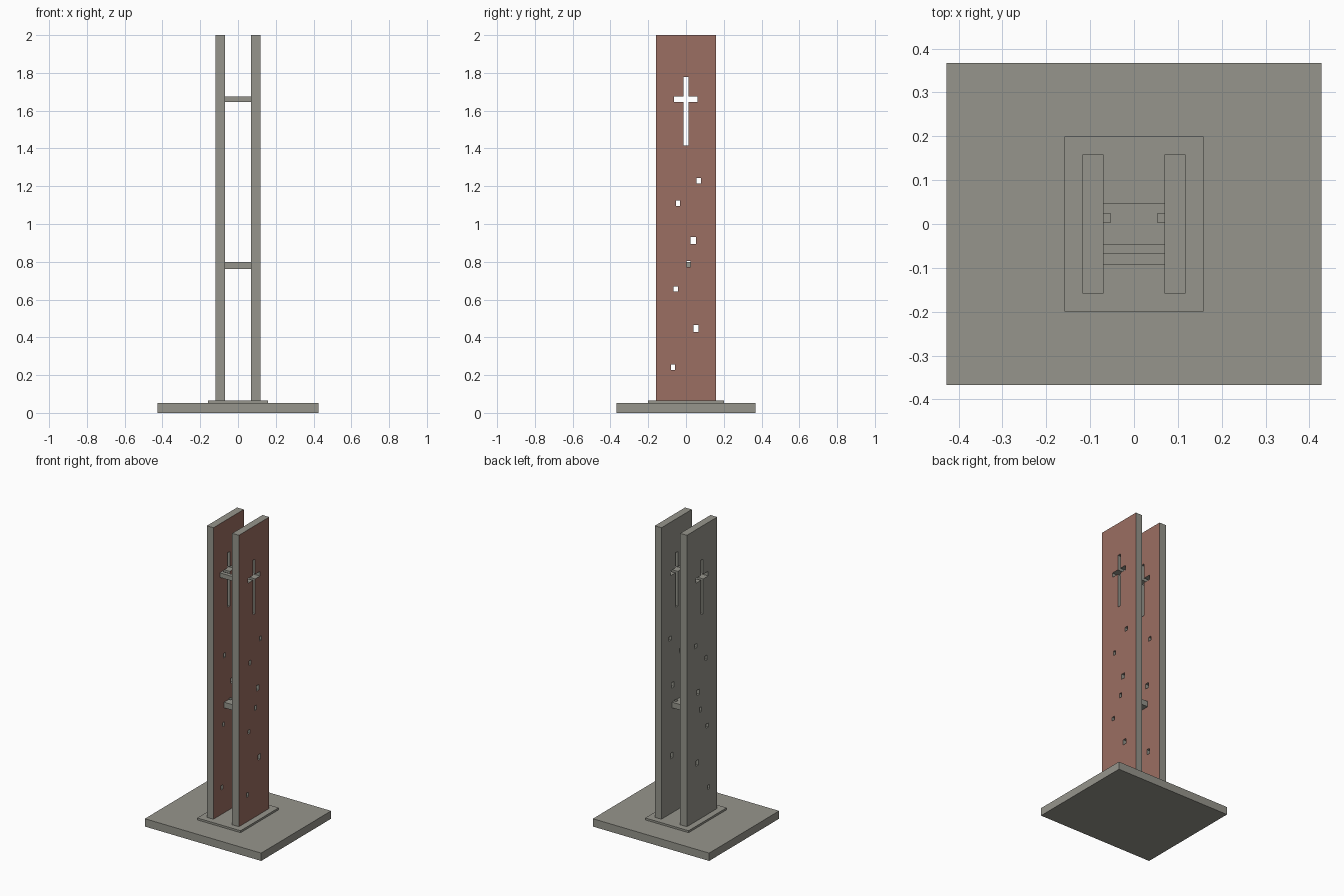
import bpy, bmesh

if "Cube" in bpy.data.objects:
    bpy.data.objects.remove(bpy.data.objects["Cube"])


def material(name, rgb):
    m = bpy.data.materials.new(name)
    m.diffuse_color = (*rgb, 1)
    m.use_nodes = True
    m.node_tree.nodes["Principled BSDF"].inputs["Base Color"].default_value = m.diffuse_color
    return m


GREY = material("concrete_grey", (0.305, 0.300, 0.262))
RED = material("brick_red", (0.328, 0.156, 0.122))


def prism(bm, outline, x0, x1):
    """Extrude a (y, z) outline along x."""
    face = bm.faces.new([bm.verts.new((x0, y, z)) for y, z in outline])
    new = bmesh.ops.extrude_face_region(bm, geom=[face])["geom"]
    verts = [v for v in new if isinstance(v, bmesh.types.BMVert)]
    bmesh.ops.translate(bm, verts=verts, vec=(x1 - x0, 0, 0))


def rect(y0, y1, z0, z1):
    return [(y0, z0), (y1, z0), (y1, z1), (y0, z1)]


def solid(name, parts):
    """Make one object from a list of (outline, x0, x1) prisms."""
    bm = bmesh.new()
    for part in parts:
        prism(bm, *part)
    bmesh.ops.recalc_face_normals(bm, faces=bm.faces)
    me = bpy.data.meshes.new(name)
    bm.to_mesh(me)
    bm.free()
    me.materials.append(GREY)
    ob = bpy.data.objects.new(name, me)
    bpy.context.collection.objects.link(ob)
    return ob


def cut(ob, cutter):
    """Subtract the cutter and bake the result."""
    mod = ob.modifiers.new("openings", 'BOOLEAN')
    mod.operation = 'DIFFERENCE'
    mod.solver = 'EXACT'
    mod.object = cutter
    dg = bpy.context.evaluated_depsgraph_get()
    me = bpy.data.meshes.new_from_object(ob.evaluated_get(dg))
    ob.modifiers.clear()
    ob.data = me
    bpy.data.objects.remove(cutter)


IN, OUT, HALF = 0.069, 0.118, 0.159

# Base slab and thin plinth
solid("base", [(rect(-0.367, 0.367, 0, 0.052), -0.427, 0.427)])
solid("plinth", [(rect(-0.2, 0.2, 0.052, 0.065), -0.159, 0.159)])

# Cross opening and scattered window openings: y, z, width, height
cross = [(-0.012, 1.415), (0.012, 1.415), (0.012, 1.645), (0.062, 1.645),
         (0.062, 1.676), (0.012, 1.676), (0.012, 1.777), (-0.012, 1.777),
         (-0.012, 1.676), (-0.064, 1.676), (-0.064, 1.645), (-0.012, 1.645)]
windows = [(0.067, 1.229, 0.024, 0.028), (-0.043, 1.109, 0.022, 0.030),
           (0.039, 0.912, 0.028, 0.036), (0.014, 0.788, 0.021, 0.031),
           (-0.054, 0.655, 0.024, 0.026), (0.052, 0.447, 0.026, 0.036),
           (-0.068, 0.242, 0.022, 0.028)]
openings = [cross] + [rect(y - w / 2, y + w / 2, z - h / 2, z + h / 2)
                      for y, z, w, h in windows]

# Two tall walls, red on the face towards +x
for name, x0, x1 in (("left_wall", -OUT, -IN), ("right_wall", IN, OUT)):
    wall = solid(name, [(rect(-HALF, HALF, 0.065, 2), x0, x1)])
    cut(wall, solid("cutter", [(o, x0 - 0.03, x1 + 0.03) for o in openings]))
    wall.data.materials.clear()
    wall.data.materials.append(GREY)
    wall.data.materials.append(RED)
    for p in wall.data.polygons:
        p.material_index = 1 if p.normal.x > 0.9 else 0

# Upper tie beside the cross
solid("upper_tie", [(rect(-0.092, -0.067, 1.645, 1.675), -IN, IN)])

# Lower tie, notched at both ends where a window meets it
lower = solid("lower_tie", [(rect(-0.047, 0.047, 0.762, 0.799), -IN, IN)])
notch = rect(0.0035, 0.0245, 0.7725, 0.8035)
cut(lower, solid("cutter", [(notch, -0.1, -0.054), (notch, 0.054, 0.1)]))
